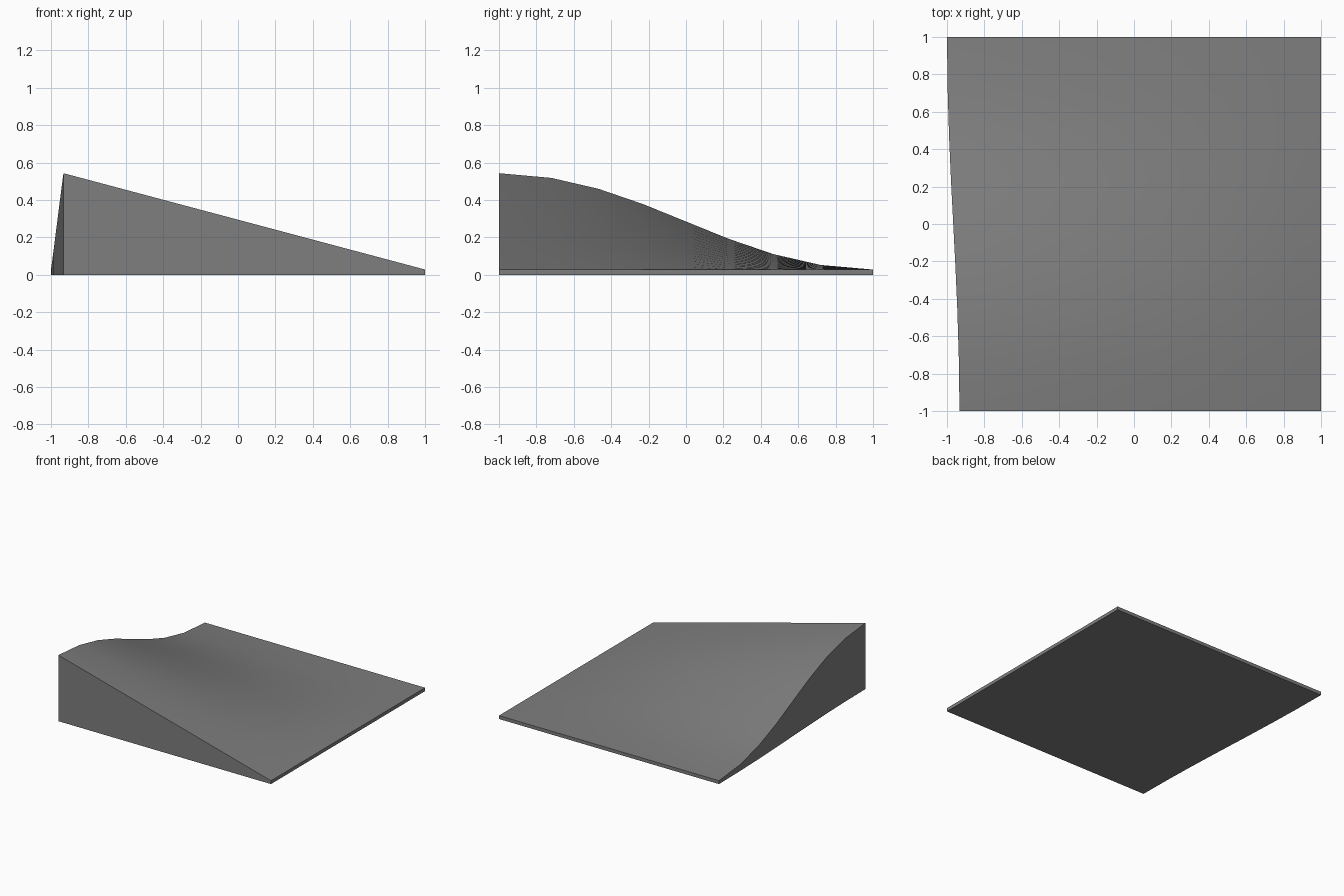
import bpy, bmesh
from mathutils import Vector

if "Cube" in bpy.data.objects:
    bpy.data.objects.remove(bpy.data.objects["Cube"])

# S-shaped ridge of the ramp, as one cubic curve from front to back
RIDGE = [Vector(p) for p in ((-0.933, -1, 0.543), (-0.936, -0.21, 0.531),
                             (-0.997, 0.21, 0.038), (-1, 1, 0.028))]
LIP = 0.028
NY, NX = 8, 16


def ridge(t):
    s = 1 - t
    a, b, c, d = RIDGE
    return a * s**3 + b * 3 * s * s * t + c * 3 * s * t * t + d * t**3


bm = bmesh.new()
top, base = [], []
for j in range(NY + 1):
    left = ridge(j / NY)
    right = Vector((1, left.y, LIP))
    row = [left.lerp(right, i / NX) for i in range(NX + 1)]
    top.append([bm.verts.new(p) for p in row])
    base.append([bm.verts.new((p.x, p.y, 0)) for p in row])

# Ruled top surface and flat underside
for j in range(NY):
    for i in range(NX):
        for grid in (top, base):
            bm.faces.new((grid[j][i], grid[j][i + 1], grid[j + 1][i + 1], grid[j + 1][i]))


# Vertical walls along the four borders
def wall(upper, lower):
    for k in range(len(upper) - 1):
        bm.faces.new((lower[k], lower[k + 1], upper[k + 1], upper[k]))


for j in (0, NY):
    wall(top[j], base[j])
for i in (0, NX):
    wall([r[i] for r in top], [r[i] for r in base])
bmesh.ops.recalc_face_normals(bm, faces=bm.faces)

mesh = bpy.data.meshes.new("curved_ramp")
bm.to_mesh(mesh)
bm.free()
ramp = bpy.data.objects.new("curved_ramp", mesh)
bpy.context.collection.objects.link(ramp)

# Dark grey finish
dark = bpy.data.materials.new("dark_grey")
dark.diffuse_color = (0.21, 0.21, 0.21, 1)
dark.use_nodes = True
dark.node_tree.nodes["Principled BSDF"].inputs["Base Color"].default_value = dark.diffuse_color
mesh.materials.append(dark)

# Smooth top, crisp borders
bpy.context.view_layer.objects.active = ramp
ramp.select_set(True)
bpy.ops.object.shade_smooth_by_angle(angle=0.6)
